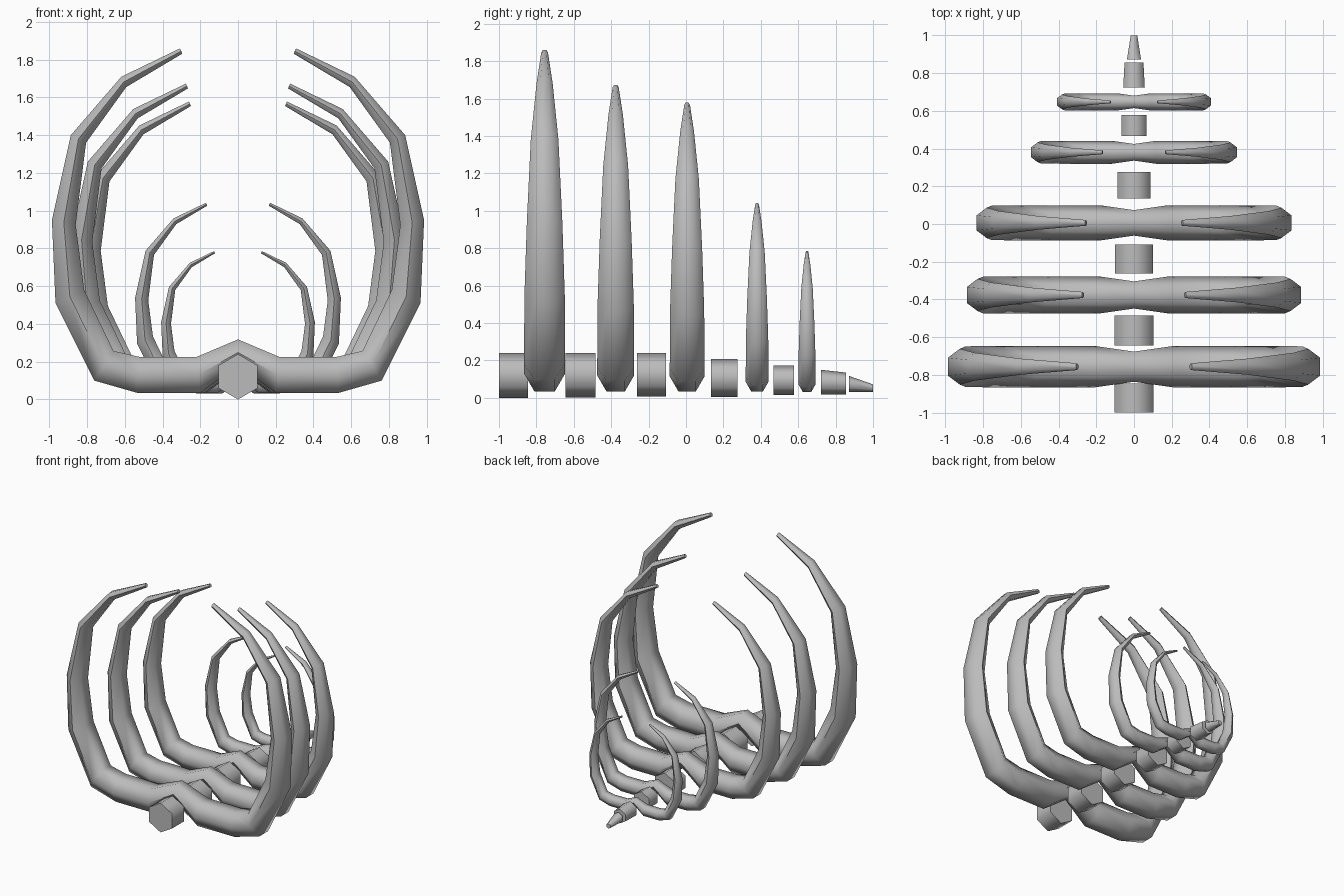
import bpy, bmesh, math

if "Cube" in bpy.data.objects:
    bpy.data.objects.remove(bpy.data.objects["Cube"])

bone = bpy.data.materials.new("bone_grey")
bone.diffuse_color = (0.5, 0.5, 0.5, 1)
bone.use_nodes = True
bone.node_tree.nodes["Principled BSDF"].inputs["Base Color"].default_value = bone.diffuse_color


def loft(name, rings):
    """Skin a list of equal-sided rings into a capped, smooth tube."""
    bm = bmesh.new()
    vs = [[bm.verts.new(p) for p in r] for r in rings]
    n = len(rings[0])
    for a, b in zip(vs, vs[1:]):
        for i in range(n):
            j = (i + 1) % n
            bm.faces.new((a[i], a[j], b[j], b[i]))
    bm.faces.new(vs[0])
    bm.faces.new(vs[-1])
    bmesh.ops.recalc_face_normals(bm, faces=bm.faces[:])
    me = bpy.data.meshes.new(name)
    bm.to_mesh(me)
    bm.free()
    me.materials.append(bone)
    ob = bpy.data.objects.new(name, me)
    bpy.context.collection.objects.link(ob)
    bpy.ops.object.select_all(action='DESELECT')
    ob.select_set(True)
    bpy.context.view_layer.objects.active = ob
    bpy.ops.object.shade_smooth_by_angle(angle=math.radians(65))
    return ob


# Rib stations of the largest pair: outer x, z, inner x, z, half depth in y
STATIONS = [
    (0.0, 0.18, 0.0, 0.318, 0.08),
    (0.20, 0.035, 0.22, 0.225, 0.11),
    (0.535, 0.035, 0.52, 0.225, 0.11),
    (0.762, 0.10, 0.66, 0.257, 0.11),
    (0.967, 0.51, 0.815, 0.58, 0.108),
    (0.986, 0.95, 0.86, 0.925, 0.095),
    (0.886, 1.40, 0.805, 1.36, 0.074),
    (0.618, 1.71, 0.592, 1.655, 0.043),
    (0.307, 1.86, 0.295, 1.832, 0.018),
]


def rib_ring(st, side, y, s):
    # Hexagon with flats facing out and in, points facing front and back
    ox, oz, ix, iz, d = st
    lift = 0.03 * (1 - s)
    mx, mz = (ox + ix) / 2, (oz + iz) / 2
    pts = [(ox, oz, -d / 2), (ox, oz, d / 2), (mx, mz, d),
           (ix, iz, d / 2), (ix, iz, -d / 2), (mx, mz, -d)]
    return [(side * px * s, y + py * s, pz * s + lift) for px, pz, py in pts]


# Rib pairs: y position and scale
for k, (y, s) in enumerate([(-0.756, 1.0), (-0.376, 0.898), (0.006, 0.846),
                            (0.38, 0.553), (0.647, 0.413)]):
    left = [rib_ring(st, -1, y, s) for st in reversed(STATIONS)]
    right = [rib_ring(st, 1, y, s) for st in STATIONS[1:]]
    loft(f"rib_pair_{k + 1}", left + right)


def spine_ring(y, z, r):
    return [(r * math.sin(i * math.pi / 3), y, z + r * math.cos(i * math.pi / 3))
            for i in range(6)]


# Spine segments: front y, z, radius, then back y, z, radius
for k, (y0, z0, r0, y1, z1, r1) in enumerate([
        (-1.0, 0.12, 0.12, -0.845, 0.12, 0.12),
        (-0.645, 0.121, 0.119, -0.485, 0.121, 0.119),
        (-0.262, 0.124, 0.116, -0.108, 0.124, 0.116),
        (0.135, 0.107, 0.102, 0.275, 0.107, 0.102),
        (0.467, 0.094, 0.078, 0.577, 0.094, 0.078),
        (0.722, 0.084, 0.066, 0.855, 0.077, 0.058),
        (0.872, 0.074, 0.043, 1.0, 0.052, 0.020)]):
    loft(f"vertebra_{k + 1}" if k < 6 else "tail_tip",
         [spine_ring(y0, z0, r0), spine_ring(y1, z1, r1)])
